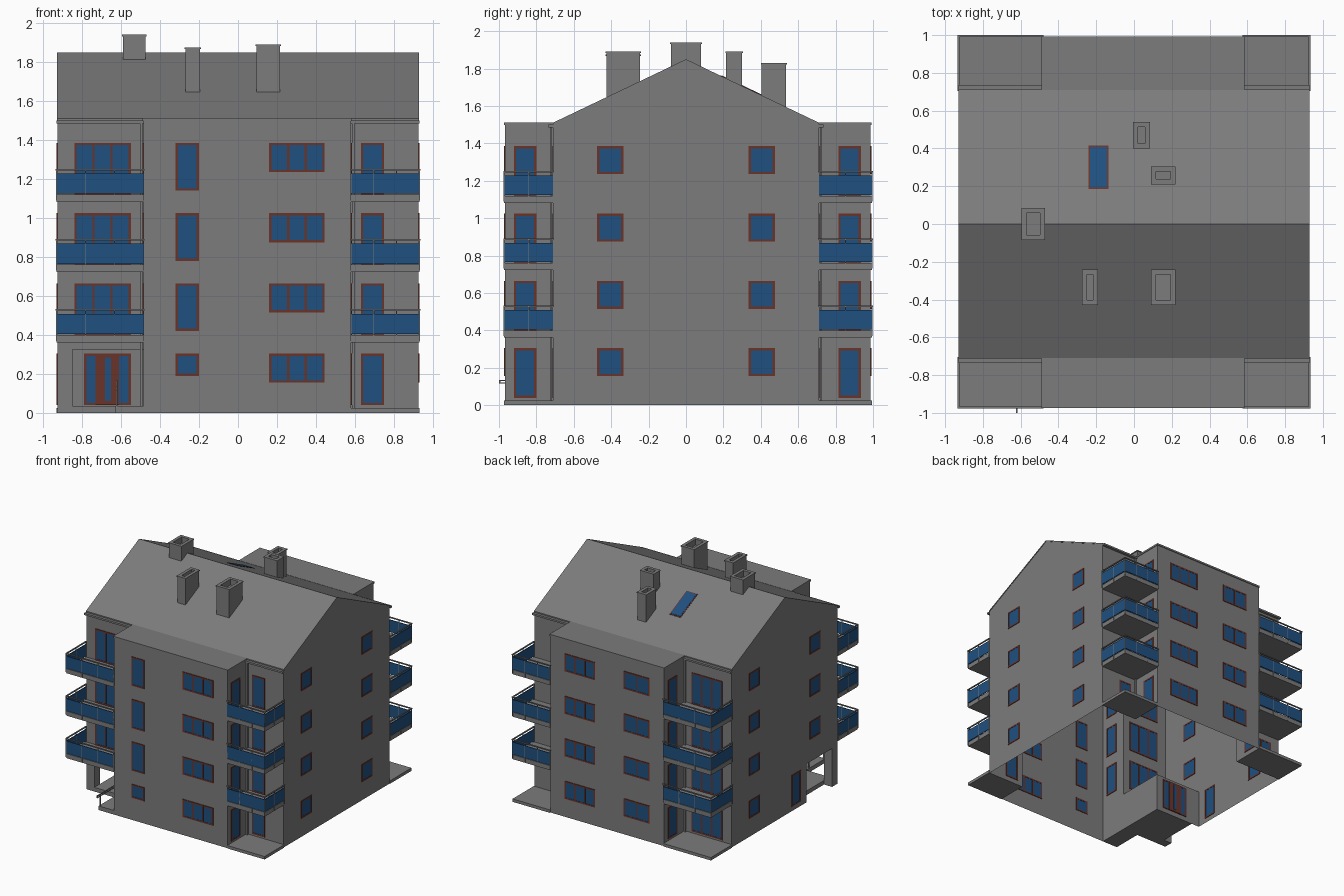
import bpy, bmesh
from mathutils import Matrix, Vector

if "Cube" in bpy.data.objects:
    bpy.data.objects.remove(bpy.data.objects["Cube"])

GREY, BLUE, BROWN = (0.2, 0.2, 0.2, 1), (0.014, 0.079, 0.21, 1), (0.146, 0.034, 0.022, 1)
XW, XL, XR, YM, YF, YB, EAVE, RIDGE = 0.925, -0.485, 0.58, 0.71, -0.967, 0.987, 1.51, 1.85
PITCH = 0.36
parts = {}


def mesh(name):
    return parts.setdefault(name, bmesh.new())


def box(name, x0, x1, y0, y1, z0, z1):
    m = Matrix.Translation(((x0 + x1) / 2, (y0 + y1) / 2, (z0 + z1) / 2))
    m = m @ Matrix.Diagonal((abs(x1 - x0), abs(y1 - y0), abs(z1 - z0), 1))
    bmesh.ops.create_cube(mesh(name), size=1, matrix=m)


def face(name, pts):
    bm = mesh(name)
    bm.faces.new([bm.verts.new(p) for p in pts])


def walls(name, plan, z0, z1):
    for (ax, ay), (bx, by) in zip(plan, plan[1:] + plan[:1]):
        face(name, [(ax, ay, z0), (bx, by, z0), (bx, by, z1), (ax, ay, z1)])


def window(axis, pos, a0, a1, z0, z1, panes=1):
    """Window in a wall; axis is the wall normal, a0..a1 runs along the wall."""
    def bar(name, p, q, r, s, d):
        if axis == 'y':
            box(name, p, q, pos - d, pos + d, r, s)
        else:
            box(name, pos - d, pos + d, p, q, r, s)
    w = 0.012
    bar("window_glass", a0 + w / 2, a1 - w / 2, z0 + w / 2, z1 - w / 2, 0.003)
    for z in (z0, z1 - w):
        bar("window_frames", a0, a1, z, z + w, 0.005)
    for i in range(panes + 1):
        a = a0 + (a1 - a0 - w) * i / panes
        bar("window_frames", a, a + w, z0 + w, z1 - w, 0.005)


def rail_run(p, q, z, n):
    """Balcony railing from p to q: blue panels, posts and a top rail."""
    p, q = Vector(p), Vector(q)

    def seg(name, a, b, t, za, zb):
        box(name, min(a.x, b.x) - t, max(a.x, b.x) + t, min(a.y, b.y) - t, max(a.y, b.y) + t, za, zb)
    seg("balcony_top_rails", p, q, 0.005, z + 0.124, z + 0.132)
    d = (q - p) / n
    u = d.normalized() * 0.004
    for i in range(n):
        seg("balcony_panels", p + d * i + u, p + d * (i + 1) - u, 0.003, z + 0.005, z + 0.108)
    for i in range(n + 1):
        c = p + d * i
        seg("balcony_posts", c, c, 0.003, z - 0.03, z + 0.126)


# Outer walls: ground floor has the entrance notch cut from the front left corner
NY, NZ = -0.29, 0.325
rest = [(XL, YF), (XR, YF), (XR, -YM), (XW, -YM), (XW, YM), (XR, YM), (XR, YB), (XL, YB), (XL, YM), (-XW, YM)]
walls("walls", rest + [(-XW, NY), (XL, NY)], 0, NZ)
walls("walls", rest + [(-XW, -YM), (XL, -YM)], NZ, EAVE)
face("walls", [(-XW, -YM, NZ), (-XW, NY, NZ), (XL, NY, NZ), (XL, -YM, NZ)])
for x in (-XW, XW):
    face("walls", [(x, -YM, EAVE), (x, YM, EAVE), (x, 0, RIDGE - 0.005)])
bmesh.ops.remove_doubles(mesh("walls"), verts=mesh("walls").verts, dist=1e-4)
bmesh.ops.recalc_face_normals(mesh("walls"), faces=mesh("walls").faces)

# Gable roof with thin thickness, and flat roofs over the two projections
bm = mesh("gable_roof")
prof = [(-YM - 0.002, EAVE), (0, RIDGE), (YM + 0.002, EAVE),
        (YM + 0.002, EAVE - 0.01), (0, RIDGE - 0.01), (-YM - 0.002, EAVE - 0.01)]
a, b = [[bm.verts.new((x, y, z)) for y, z in prof] for x in (-0.928, 0.928)]
for i in range(6):
    j = (i + 1) % 6
    bm.faces.new((a[i], a[j], b[j], b[i]))
for e in (a, b):
    bm.faces.new((e[0], e[1], e[4], e[5]))
    bm.faces.new((e[1], e[2], e[3], e[4]))
bmesh.ops.recalc_face_normals(bm, faces=bm.faces)
box("projection_roofs", XL - 0.005, XR + 0.005, YF - 0.006, -YM, EAVE - 0.012, EAVE + 0.003)
box("projection_roofs", XL - 0.005, XR + 0.005, YM, YB + 0.006, EAVE - 0.012, EAVE + 0.003)

# Hollow chimneys
for x0, x1, y0, y1, zb, zt in [(-0.59, -0.475, -0.08, 0.08, 1.78, 1.94), (-0.27, -0.195, -0.425, -0.245, 1.64, 1.875),
                               (0.095, 0.215, -0.425, -0.245, 1.64, 1.89), (0.095, 0.215, 0.215, 0.3, 1.7, 1.89),
                               (0.0, 0.08, 0.405, 0.535, 1.59, 1.83)]:
    t, l = 0.022, 0.005
    box("chimneys", x0, x1, y0, y1, zb, zt - 0.05)
    for e, za, zc in ((0, zt - 0.05, zt - 0.008), (l, zt - 0.008, zt)):
        box("chimneys", x0 - e, x1 + e, y0 - e, y0 + t, za, zc)
        box("chimneys", x0 - e, x1 + e, y1 - t, y1 + e, za, zc)
        box("chimneys", x0 - e, x0 + t, y0 + t, y1 - t, za, zc)
        box("chimneys", x1 - t, x1 + e, y0 + t, y1 - t, za, zc)

# Skylight lying on the back slope
for name, e, h in (("skylight_frame", 0, 0.003), ("skylight_glass", 0.007, 0.005)):
    box(name, -0.24 + e, -0.135 - e, 0.185 + e, 0.415 - e, -0.005, h)
    for v in mesh(name).verts:
        v.co.z += RIDGE - abs(v.co.y) * (RIDGE - EAVE) / YM

# Windows and balcony doors on each floor
for k in range(4):
    z = PITCH * k
    top, sill, floor = z + 0.305, z + 0.155, z + 0.04
    window('y', YF, 0.16, 0.445, sill, top, 3)
    window('y', YF, -0.32, -0.2, z + 0.19 if k == 0 else z + 0.06, top)
    window('y', YB, 0.16, 0.445, sill, top, 3)
    window('y', YB, -0.35, -0.11, sill, top, 2)
    for s in (-1, 1):
        window('x', XW, s * 0.405 - 0.07, s * 0.405 + 0.07, sill, top)
        if k or s > 0:
            window('x', -XW, s * 0.405 - 0.07, s * 0.405 + 0.07, sill, top)
            window('y', s * YM, -0.84, -0.55, floor, top, 3)
        window('y', s * YM, 0.63, 0.75, floor, top, 1)
        yc = 0.875 if s > 0 else -0.86
        window('x', XR, yc - 0.06, yc + 0.06, floor, top)
        if k or s > 0:
            window('x', XL, yc - 0.06, yc + 0.06, floor, top)
window('x', -XW, -0.21, -0.09, 0.04, 0.305)

# Corner balconies on three floors, ground terraces, gutters and downpipes
for s, yo in ((-1, -0.972), (1, 0.995)):
    for xi, xo, n in ((XL, -0.93, 3), (XR, 0.93, 3)):
        x0, x1 = min(xi, xo), max(xi, xo)
        for k in (1, 2, 3):
            z = PITCH * k + 0.04
            box("balcony_slabs", x0, x1, s * YM, yo, z - 0.038, z)
            rail_run((xi, yo), (xo, yo), z, n)
            rail_run((xo, s * YM), (xo, yo), z, 2)
        if not (s < 0 and xi < 0):
            box("terraces", x0, x1, s * YM, yo, 0, 0.025)
        box("gutters", x0, x1, s * 0.712, s * 0.735, 1.485, 1.5)
        d = 1 if xo > 0 else -1
        box("downpipes", xi + d * 0.006, xi + d * 0.018, s * 0.716, s * 0.728, 0.02, 1.485)

# Entrance: corner pillar, porch floor, door leaf and handrail
box("entrance_pillar", -0.925, -0.85, -YM, -0.635, 0, NZ)
box("porch_floor", -0.85, XL, -YM, NY, 0, 0.035)
box("porch_floor", -0.63, XL, YF, -YM, 0, 0.035)
window('y', NY, -0.79, -0.55, 0.04, 0.305, 3)
box("entrance_door", -0.73, -0.61, NY - 0.009, NY + 0.009, 0.04, 0.3)
box("entrance_door_glass", -0.682, -0.652, NY - 0.012, NY + 0.012, 0.06, 0.285)
for y, z0, z1 in ((-1.0, 0.115, 0.135), (-0.96, 0.03, 0.135), (-0.76, 0.03, 0.17)):
    box("entrance_handrail", -0.626, -0.618, y, y + 0.007, z0, z1)
for z in (0.115, 0.13):
    box("entrance_handrail", -0.626, -0.618, -1.0, -0.752, z, z + 0.006)

# Turn the collected parts into objects and colour them
mats = {}
for label, col in (("grey", GREY), ("blue", BLUE), ("brown", BROWN)):
    mats[label] = bpy.data.materials.new(label)
    mats[label].diffuse_color = col
for name, bm in parts.items():
    me = bpy.data.meshes.new(name)
    bm.to_mesh(me)
    bm.free()
    bpy.context.collection.objects.link(bpy.data.objects.new(name, me))
    if "glass" in name or "panels" in name:
        me.materials.append(mats["blue"])
    elif name in ("window_frames", "skylight_frame", "entrance_door"):
        me.materials.append(mats["brown"])
    else:
        me.materials.append(mats["grey"])

for m in bpy.data.materials:
    if m.users and not m.is_grease_pencil:
        m.use_nodes = True
        m.node_tree.nodes["Principled BSDF"].inputs["Base Color"].default_value = m.diffuse_color
